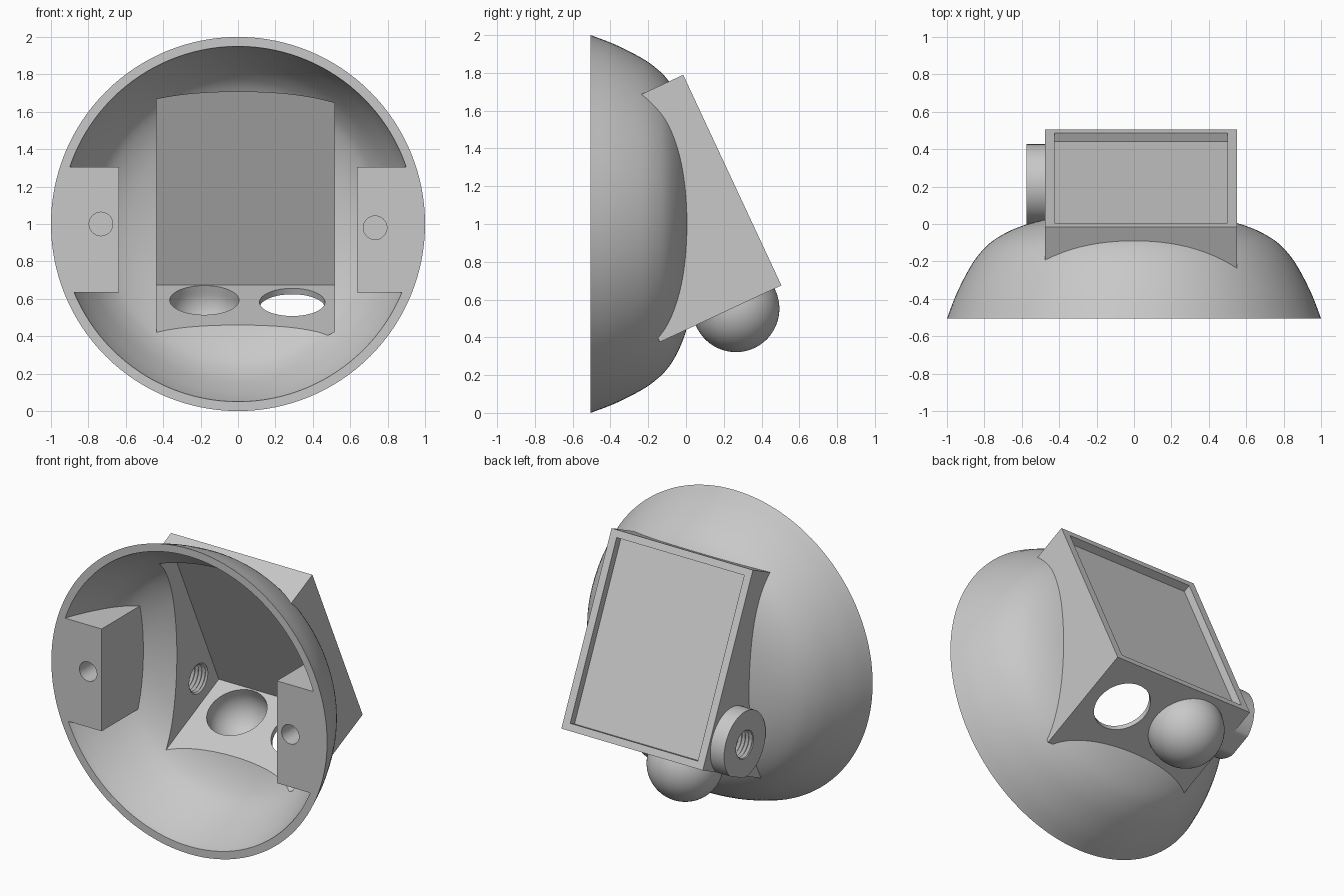
import bpy, bmesh, math
from mathutils import Matrix, Vector

if "Cube" in bpy.data.objects:
    bpy.data.objects.remove(bpy.data.objects["Cube"])

grey = bpy.data.materials.new("plain grey")
grey.use_nodes = True
grey.diffuse_color = (0.58, 0.58, 0.58, 1)
grey.node_tree.nodes["Principled BSDF"].inputs["Base Color"].default_value = (0.58, 0.58, 0.58, 1)

RIM = -0.505          # front plane of the dome
WALL = 0.045          # dome wall thickness
DEPTH = 0.71          # housing depth
TILT = math.radians(25)
T = Matrix.Translation


def rot(degrees, axis):
    return Matrix.Rotation(math.radians(degrees), 4, axis)


# Dome frame: local z runs towards the back.
DOME = T((0, 0, 1)) @ rot(-90, "X")
# Housing frame: x across, y up the sloping back face, z into the housing.
s, c = math.sin(TILT), math.cos(TILT)
BOX = T((0, 0.505, 0.675)) @ Matrix(((1, 0, 0, 0), (0, -s, -c, 0), (0, c, -s, 0), (0, 0, 0, 1)))


def finish(bm, name, matrix):
    bm.normal_update()
    bmesh.ops.recalc_face_normals(bm, faces=bm.faces)
    bm.transform(matrix)
    mesh = bpy.data.meshes.new(name)
    bm.to_mesh(mesh)
    bm.free()
    mesh.materials.append(grey)
    obj = bpy.data.objects.new(name, mesh)
    bpy.context.collection.objects.link(obj)
    return obj


def block(name, low, high, matrix=Matrix()):
    bm = bmesh.new()
    bmesh.ops.create_cube(bm, size=1)
    low, high = Vector(low), Vector(high)
    size = high - low
    return finish(bm, name, matrix @ T((low + high) / 2) @ Matrix.Diagonal((*size, 1)))


def lathe(name, profile, matrix, steps=96):
    """Spin a profile of (radius, height) points round local z."""
    bm = bmesh.new()
    verts = [bm.verts.new((r, 0, h)) for r, h in profile]
    edges = [bm.edges.new(pair) for pair in zip(verts, verts[1:])]
    bmesh.ops.spin(bm, geom=verts + edges, axis=(0, 0, 1), cent=(0, 0, 0),
                   angle=math.tau, steps=steps, use_duplicate=False)
    bmesh.ops.remove_doubles(bm, verts=bm.verts, dist=1e-5)
    return finish(bm, name, matrix)


def cylinder(name, radius, low, high, matrix):
    return lathe(name, [(0, low), (radius, low), (radius, high), (0, high)], matrix, 64)


def boolean(target, tool, operation="DIFFERENCE", keep=False):
    mod = target.modifiers.new("cut", "BOOLEAN")
    mod.operation, mod.solver, mod.object = operation, "EXACT", tool
    bpy.context.view_layer.objects.active = target
    bpy.ops.object.modifier_apply(modifier=mod.name)
    if not keep:
        bpy.data.objects.remove(tool)


def dome_solid(name, inset, front):
    """Solid dome from a smooth curve, moved inwards by inset, with a flat front."""
    key = [Vector(p) for p in ((1, RIM), (0.95, -0.375), (0.88, -0.237), (0.82, -0.152),
                               (0.755, -0.09), (0.66, -0.035), (0.55, 0.005),
                               (0.4, 0.04), (0.2, 0.06), (0, 0.066))]
    key = [2 * key[0] - key[1]] + key + [Vector((-key[-2].x, key[-2].y))]
    curve = []
    for p, q, r, w in zip(key, key[1:], key[2:], key[3:]):
        m, n = (r - p) / 2, (w - q) / 2
        for i in range(5):
            t = i / 5
            point = (q * (2 * t**3 - 3 * t**2 + 1) + m * (t**3 - 2 * t**2 + t)
                     + r * (3 * t**2 - 2 * t**3) + n * (t**3 - t**2))
            slope = (q - r) * (6 * t - 6 * t**2) * -1 + m * (3 * t**2 - 4 * t + 1) + n * (3 * t**2 - 2 * t)
            slope.normalize()
            curve.append(point + inset * Vector((-slope.y, slope.x)))
    profile = [(p.x, p.y) for p in curve] + [(0, key[-2].y - inset)]
    profile[0] = (profile[0][0], max(front, RIM - inset))
    if front < RIM - inset:
        profile.insert(0, (profile[0][0], front))
    return lathe(name, [(0, profile[0][1])] + profile, DOME, 128)


def cavity():
    return block("cavity", (-0.435, 0.035, 0.075), (0.515, 1.195, DEPTH + 0.005), BOX)


# Dome shell, open at the front and through to the housing
dome = dome_solid("dome_shell", 0, RIM)
boolean(dome, dome_solid("dome_inside", WALL, -1.2))
boolean(dome, cavity())

# Mounting blocks with screw holes, fused to the dome wall
for side, height in ((-1, 0), (1, -0.02)):
    xs = sorted((side * 0.635, side * 1.1))
    mount = block("mounting_block", (xs[0], RIM, 0.635), (xs[1], 0.3, 1.305))
    boolean(mount, dome_solid("dome_limit", WALL / 2, -0.8), "INTERSECT")
    hole = cylinder("screw_hole", 0.063, RIM - 0.1, RIM + 0.25, T((side * 0.733, 0, height)) @ DOME)
    boolean(mount, hole)
    boolean(dome, mount, "UNION")

# Sloping housing, with a shallow recess behind and a deep cavity in front
housing = block("sloping_housing", (-0.475, 0, 0), (0.55, 1.23, DEPTH), BOX)
boolean(housing, cavity())
boolean(housing, block("recess", (-0.425, 0.045, -0.1), (0.5, 1.185, 0.05), BOX))
boolean(housing, dome_solid("dome_trim", WALL * 0.8, -1.2))

# Two round openings in the housing floor
for x, depth, radius in ((-0.18, 0.27, 0.185), (0.29, 0.295, 0.175)):
    boolean(housing, cylinder("floor_hole", radius, -0.06, 0.1, BOX @ T((x, 0, depth)) @ rot(90, "X")))

# Hollow cup under the first opening
arc = [(math.cos(math.pi / 2 * i / 20), math.sin(math.pi / 2 * i / 20)) for i in range(20)]
outer = [(0, 0.23)] + [(0.23 * a, 0.23 * b) for a, b in reversed(arc)]
inner = [(0.185 * a, 0.185 * b) for a, b in arc] + [(0, 0.185)]
cup = lathe("round_cup", outer + [(0.23, -0.02), (0.185, -0.02)] + inner,
            BOX @ T((-0.18, -0.01, 0.27)) @ rot(90, "X"), 64)

# Side boss, trimmed level with the housing floor, with a grooved hole
axis = BOX @ T((0, 0.2, 0.23)) @ rot(-90, "Y")
boss = cylinder("side_boss", 0.215, 0.45, 0.575, axis)
boolean(boss, block("floor_trim", (-1, -0.5, -0.5), (0, 0, 1), BOX))
grooves = [(0.085 + 0.015 * (i % 2), 0.42 + 0.0125 * i) for i in range(15)]
threaded = lathe("grooved_hole", [(0, 0.42)] + grooves + [(0, grooves[-1][1])], axis, 48)
boolean(boss, threaded, keep=True)
boolean(housing, threaded)

# Smooth the curved surfaces and keep the edges crisp
bpy.ops.object.select_all(action="DESELECT")
for part in (dome, housing, cup, boss):
    part.select_set(True)
    bpy.context.view_layer.objects.active = part
bpy.ops.object.shade_smooth_by_angle(angle=math.radians(30))
